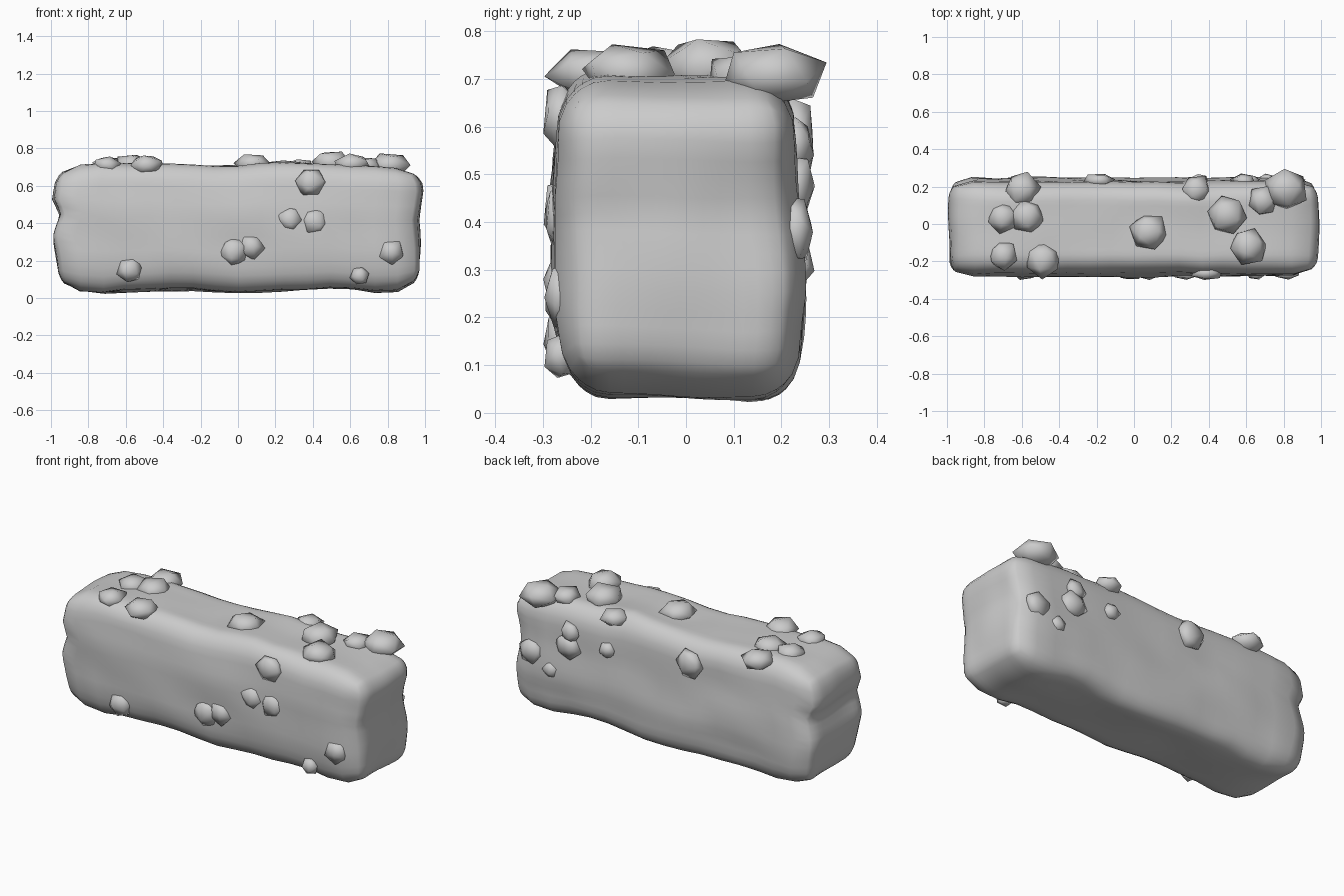
import bpy, bmesh, random
from mathutils import Vector, noise

if "Cube" in bpy.data.objects:
    bpy.data.objects.remove(bpy.data.objects["Cube"])

random.seed(4)
stone_grey = bpy.data.materials.new("stone_grey")
stone_grey.diffuse_color = (0.6, 0.6, 0.6, 1)
stone_grey.use_nodes = True
stone_grey.node_tree.nodes["Principled BSDF"].inputs["Base Color"].default_value = stone_grey.diffuse_color


def finish(bm, name):
    bmesh.ops.recalc_face_normals(bm, faces=bm.faces)
    for f in bm.faces:
        f.smooth = True
    mesh = bpy.data.meshes.new(name)
    bm.to_mesh(mesh)
    bm.free()
    mesh.materials.append(stone_grey)
    ob = bpy.data.objects.new(name, mesh)
    bpy.context.collection.objects.link(ob)
    return ob


def along(points, t):
    """Linear interpolation through (t, value) pairs."""
    if t <= points[0][0]:
        return points[0][1]
    for (a, va), (b, vb) in zip(points, points[1:]):
        if t <= b:
            return va + (vb - va) * (t - a) / (b - a)
    return points[-1][1]


# Outline curves of the worn block
TOP = [(-.95, .69), (-.8, .72), (-.5, .725), (-.2, .705), (0, .71),
       (.2, .735), (.4, .715), (.8, .70), (.95, .69)]
BOTTOM = [(-.95, .05), (-.78, .015), (-.4, .04), (0, .02), (.3, .035),
          (.55, .05), (.8, .02), (.95, .05)]
LEFT = [(.05, -.96), (.3, -.99), (.45, -.95), (.52, -.99), (.7, -.96)]
RIGHT = [(.05, .97), (.25, .975), (.4, .96), (.58, .985), (.7, .96)]
FRONT = [(.05, -.25), (.2, -.275), (.45, -.28), (.6, -.265), (.7, -.25)]
BACK = [(.05, .23), (.25, .25), (.45, .235), (.6, .225), (.7, .21)]

# Wall block: gridded box, rounded edges, fitted to the curves, then roughened
bm = bmesh.new()
half = Vector((1, .27, .35))
bmesh.ops.create_cube(bm, size=2)
bmesh.ops.subdivide_edges(bm, edges=bm.edges[:], cuts=15, use_grid_fill=True)
for v in bm.verts:
    p = Vector([c * h for c, h in zip(v.co, half)])
    r = .10
    inner = Vector([max(-(h - r), min(h - r, c)) for c, h in zip(p, half)])
    d = p - inner
    if d.length > 0:
        p = inner + d.normalized() * r
    u, w, s = (c / h for c, h in zip(p, half))
    z0 = .36 + .33 * s
    x = along(LEFT, z0) * (1 - u) / 2 + along(RIGHT, z0) * (1 + u) / 2
    y = along(FRONT, z0) * (1 - w) / 2 + along(BACK, z0) * (1 + w) / 2
    low = along(BOTTOM, x) + .015 * (1 - w) / 2
    z = low * (1 - s) / 2 + along(TOP, x) * (1 + s) / 2
    q = Vector((x, y, z))
    v.co = q + noise.noise_vector(q * 4.5) * .014
finish(bm, "wall_block")


def stone(name, x, y, z, rx, ry, rz):
    """Low-poly pebble set into the block."""
    b = bmesh.new()
    bmesh.ops.create_icosphere(b, subdivisions=1, radius=1)
    turn = Vector((random.uniform(-1, 1), random.uniform(-1, 1), 1))
    rot = turn.to_track_quat('Z', 'Y')
    for v in b.verts:
        c = rot @ v.co * random.uniform(.95, 1.15)
        v.co = Vector((x + c.x * rx, y + c.y * ry, z + c.z * rz))
    finish(b, name)


# Stones on the top: x, y, z, radius
for i, (x, y, z, r) in enumerate([
        (-.60, .18, .70, .095), (-.70, .03, .71, .08), (-.57, .04, .715, .09),
        (-.70, -.17, .71, .08), (-.49, -.19, .71, .095), (.08, -.04, .715, .095),
        (.33, .18, .70, .08), (.50, .05, .725, .11), (.61, -.12, .715, .10),
        (.69, .12, .705, .08), (.81, .18, .71, .11)]):
    stone(f"top_stone_{i}", x, y, z, r, r, r * .55 + .005)

# Stones on the front: x, z, radius
for i, (x, z, r) in enumerate([
        (.39, .62, .08), (.28, .42, .073), (.41, .41, .075), (-.02, .25, .08),
        (.07, .275, .07), (.82, .245, .07), (-.58, .15, .067), (.65, .12, .05)]):
    stone(f"front_stone_{i}", x, -.262, z, r, .036, r)

# Stones on the back: x, z, radius
for i, (x, z, r) in enumerate([
        (.84, .38, .08), (.60, .47, .08), (.71, .31, .05), (.35, .52, .05),
        (-.19, .58, .085), (.59, .56, .06)]):
    stone(f"back_stone_{i}", x, .232, z, r, .036, r)
